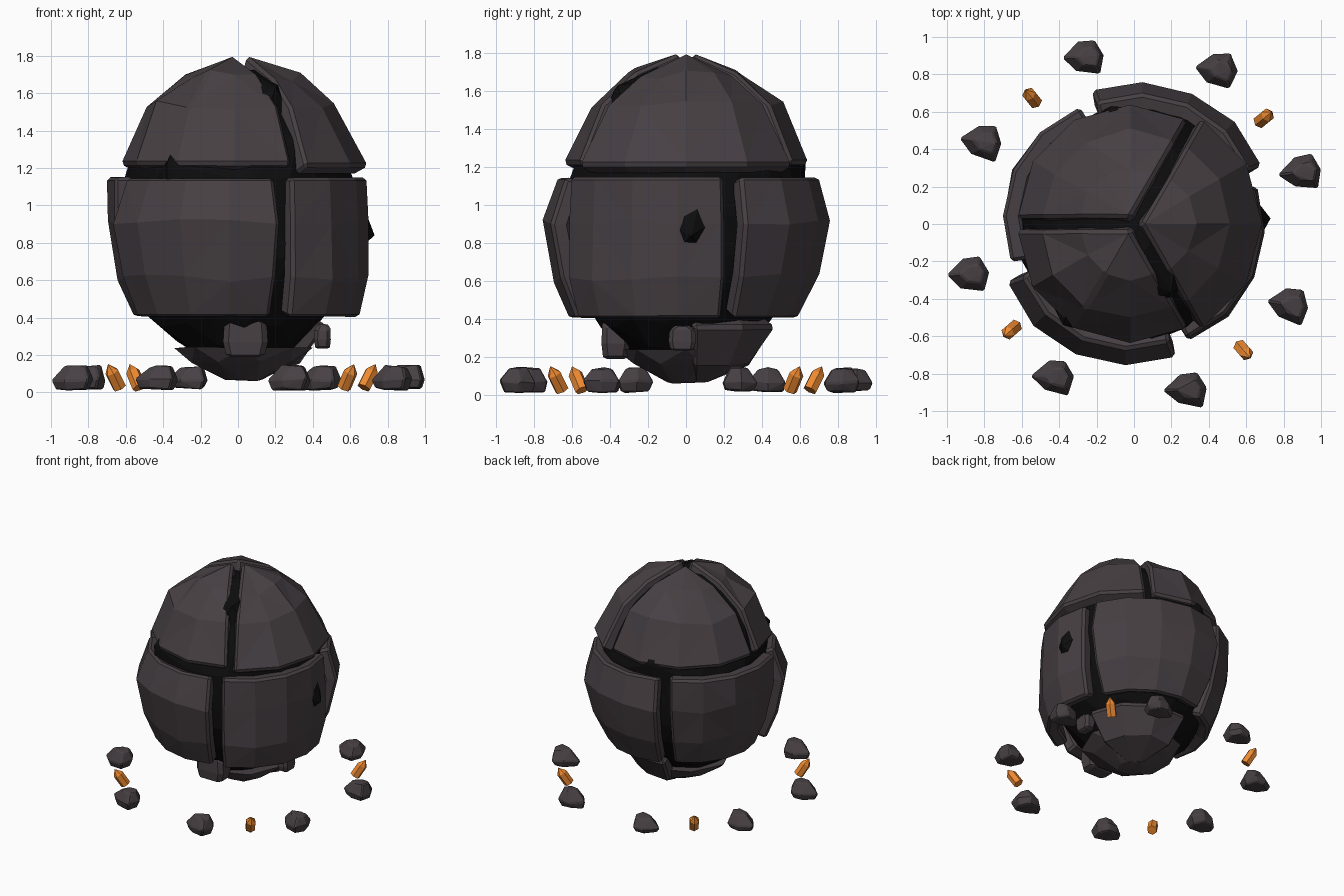
import bpy, bmesh, random
from math import sin, cos, pi, radians
from mathutils import Vector, Matrix

if "Cube" in bpy.data.objects:
    bpy.data.objects.remove(bpy.data.objects["Cube"])

random.seed(7)


def material(name, color):
    m = bpy.data.materials.new(name)
    m.diffuse_color = (*color, 1)
    m.use_nodes = True
    m.node_tree.nodes["Principled BSDF"].inputs["Base Color"].default_value = m.diffuse_color
    return m


STONE = material("stone", (0.062, 0.05, 0.056))
DARK = material("dark_core", (0.004, 0.004, 0.004))
AMBER = material("amber", (0.85, 0.25, 0.03))


def finish(bm, name, mat, bevel=0.0, thickness=0.0):
    me = bpy.data.meshes.new(name)
    bm.to_mesh(me)
    bm.free()
    me.materials.append(mat)
    ob = bpy.data.objects.new(name, me)
    bpy.context.collection.objects.link(ob)
    if thickness:
        s = ob.modifiers.new("thickness", 'SOLIDIFY')
        s.thickness, s.offset = thickness, -1
    if bevel:
        b = ob.modifiers.new("bevel", 'BEVEL')
        b.width, b.segments, b.limit_method = bevel, 1, 'ANGLE'
        b.angle_limit = radians(40)
    return ob


def plate(name, mid, span, profile, cols, push, jitter=0.025):
    """Sector of a lathed profile, pushed outward to open the seams."""
    bm = bmesh.new()
    off = Vector((cos(mid), sin(mid), 0)) * push
    rows = []
    for i, (r, z) in enumerate(profile):
        row = []
        for j in range(cols + 1):
            a = mid + span * (j / cols - 0.5)
            inner = 0 < i < len(profile) - 1 and 0 < j < cols
            k = r * (1 + (random.uniform(-jitter, jitter) if inner else 0))
            dz = random.uniform(-0.03, 0.03) if inner else 0
            row.append(bm.verts.new(Vector((k * cos(a), k * sin(a), z + dz)) + off))
        rows.append(row)
    for lo, hi in zip(rows, rows[1:]):
        for j in range(cols):
            bm.faces.new((lo[j], lo[j + 1], hi[j + 1], hi[j]))
    bmesh.ops.remove_doubles(bm, verts=bm.verts, dist=0.001)
    bmesh.ops.triangulate(bm, faces=[f for f in bm.faces if len(f.verts) == 4])
    return finish(bm, name, STONE, 0.018, 0.1)


def hull(name, points, mat, matrix, bevel=0.0):
    bm = bmesh.new()
    for p in points:
        bm.verts.new(p)
    bmesh.ops.convex_hull(bm, input=bm.verts)
    bmesh.ops.transform(bm, matrix=matrix, verts=bm.verts)
    bmesh.ops.recalc_face_normals(bm, faces=bm.faces)
    return finish(bm, name, mat, bevel)


# Dark core with a few shards poking through the shell
bm = bmesh.new()
bmesh.ops.create_icosphere(bm, subdivisions=3, radius=1)
for v in bm.verts:
    k = random.uniform(0.97, 1.02)
    v.co = Vector((v.co.x * 0.635 * k, v.co.y * 0.635 * k, 0.94 + v.co.z * 0.8 * k))
for p in ((0.73, 0.03, 0.84), (0.2, -0.36, 1.63), (-0.12, 0.63, 1.23), (-0.38, -0.54, 1.22)):
    p = Vector(p)
    min(bm.verts, key=lambda v: (v.co - p).length).co = p
finish(bm, "core", DARK)

# Three upper plates meeting at the top; the right one flares wider
UPPER = [(0.61, 1.22), (0.47, 1.53), (0.265, 1.7), (0, 1.8)]
FLARED = [(0.655, 1.21), (0.48, 1.53), (0.29, 1.68), (0, 1.8)]
for i in range(3):
    plate("upper_plate", i * 2 * pi / 3, 2 * pi / 3, UPPER if i else FLARED, 4, 0.04)

# Four middle plates, radii listed from the lower edge to the upper edge
for mid, radii in ((66, (0.52, 0.635, 0.70, 0.635)), (156, (0.49, 0.58, 0.64, 0.64)),
                   (246, (0.55, 0.64, 0.695, 0.61)), (336, (0.585, 0.64, 0.64, 0.625))):
    rows = list(zip(radii, (0.4, 0.62, 0.9, 1.15)))
    plate("middle_plate", radians(mid), pi / 2, rows, 4, 0.067, 0.012)

# Faceted bowl under the core, with a taller plate rising at the back right
pts = []
for r, z, turn in ((0.1, 0.06, 0), (0.29, 0.155, 0.3), (0.37, 0.235, 0)):
    for j in range(8):
        a = 2 * pi * j / 8 + turn
        pts.append((0.03 + r * cos(a), r * sin(a), z + random.uniform(0, 0.015)))
hull("bottom_bowl", pts, STONE, Matrix())
plate("bottom_plate", radians(55), radians(108),
      [(0.06, 0.06), (0.31, 0.155), (0.45, 0.36)], 3, 0.045)

# Small knobs bracing the bowl
KNOB = [(x, y, z) for z, s in ((-0.11, 0.85), (-0.03, 1), (0.07, 0.95), (0.11, 0.5))
        for x, y in ((-0.09 * s, -0.12 * s), (0.06 * s, -0.12 * s),
                     (0.06 * s, 0.12 * s), (-0.09 * s, 0.12 * s))]
for x, y, a, s in ((0.46, -0.02, 0, 0.6), (0.04, -0.385, -90, 1)):
    hull("bottom_knob", KNOB, STONE, Matrix.Translation((x, y, 0.3))
         @ Matrix.Rotation(radians(a), 4, 'Z') @ Matrix.Scale(s, 4), 0.025)

# Ring of eight loose rocks, narrow ends all facing the same way
OUTLINE = [(-0.12, 0.015), (-0.02, 0.09), (0.07, 0.09), (0.11, 0.0),
           (0.075, -0.1), (-0.05, -0.065)]
for i in range(8):
    a = radians(17 + 45 * i)
    pts = []
    for z, s, shift in ((0.02, 0.82, 0), (0.07, 1, 0), (0.14, 0.55, 0.02)):
        for x, y in OUTLINE:
            k = s * random.uniform(0.95, 1.06)
            pts.append((x * k + shift, y * k, z + random.uniform(-0.01, 0.008)))
    hull("loose_rock", pts, STONE, Matrix.Translation((0.93 * cos(a) + 0.005, 0.93 * sin(a), 0))
         @ Matrix.Rotation(random.uniform(-0.2, 0.2), 4, 'Z'), 0.008)

# Four leaning crystals between the rocks
CRYSTAL = [(0.038 * cos(j * pi / 3), 0.038 * sin(j * pi / 3), z)
           for z in (-0.065, 0.035) for j in range(6)] + [(0, 0, 0.085)]
for x, y in ((0.7, 0.57), (-0.55, 0.68), (-0.66, -0.57), (0.59, -0.68)):
    turn = Vector((1, 0)).angle_signed(Vector((x, y)))
    hull("crystal", CRYSTAL, AMBER, Matrix.Translation((x, y, 0.08))
         @ Matrix.Rotation(-turn, 4, 'Z') @ Matrix.Rotation(radians(33), 4, 'Y'))
